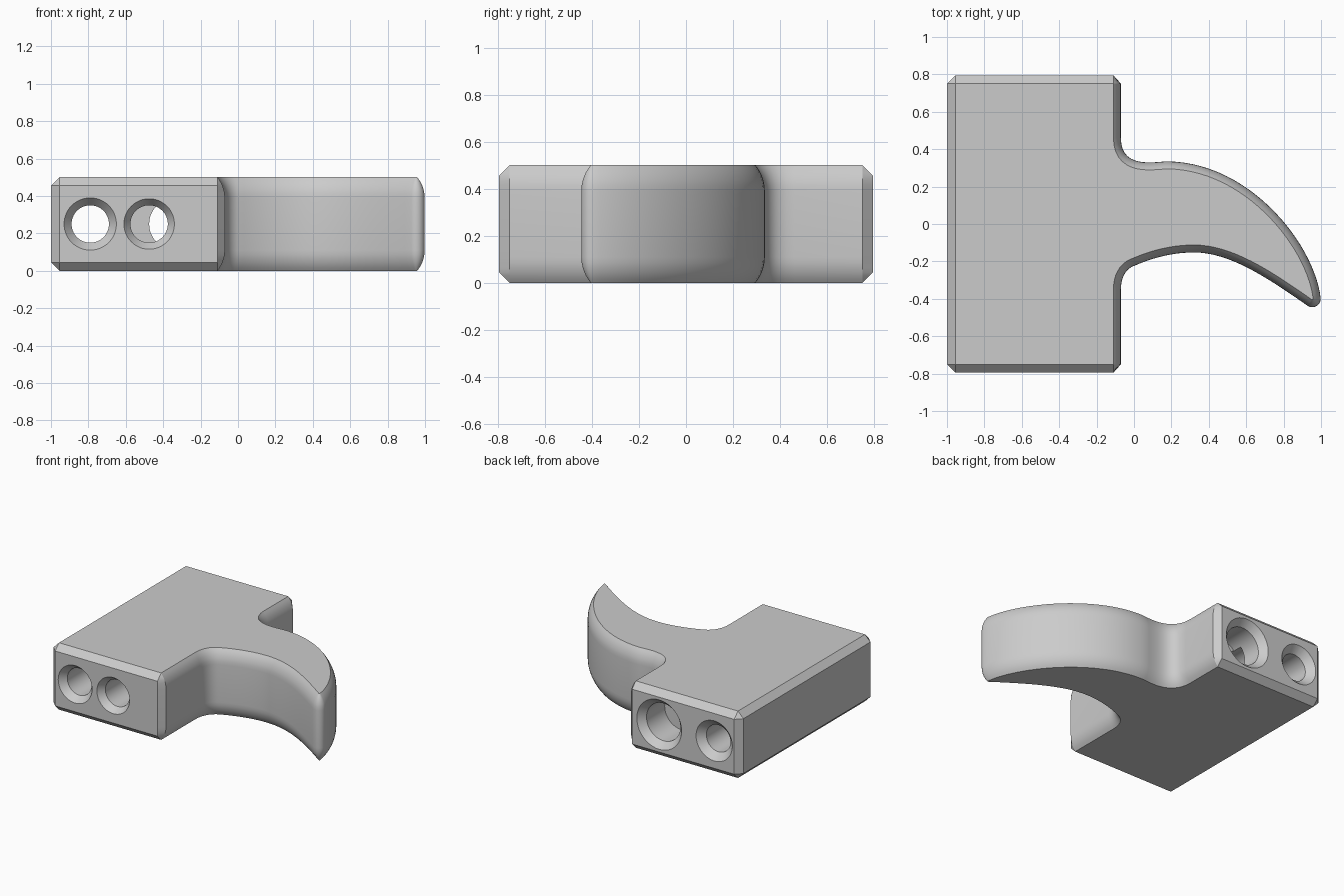
import bpy, bmesh, math
from mathutils import Vector
from mathutils.geometry import interpolate_bezier

if "Cube" in bpy.data.objects:
    bpy.data.objects.remove(bpy.data.objects["Cube"], do_unlink=True)

LEFT, RIGHT, HALF, TALL = -1.0, -0.07, 0.795, 0.5
CHAMFER, ROUND, ROUND_H = 0.045, 0.04, 0.11

grey = bpy.data.materials.new("plain grey")
grey.use_nodes = True
colour = (0.6, 0.6, 0.6, 1)
grey.diffuse_color = colour
grey.node_tree.nodes["Principled BSDF"].inputs["Base Color"].default_value = colour


def make_object(name, bm):
    bmesh.ops.recalc_face_normals(bm, faces=bm.faces)
    mesh = bpy.data.meshes.new(name)
    bm.to_mesh(mesh)
    bm.free()
    mesh.materials.append(grey)
    obj = bpy.data.objects.new(name, mesh)
    bpy.context.collection.objects.link(obj)
    return obj


def bezier(a, b, c, d, n):
    pts = [Vector((p[0], p[1], 0)) for p in (a, b, c, d)]
    return interpolate_bezier(*pts, n)[:-1]


# Curved right-hand outline: lower fillet, hook underside, tip, hook back, upper fillet
contour = [Vector((RIGHT, CHAMFER - HALF, 0))]
contour += bezier((RIGHT, -.35), (RIGHT, -.28), (-.04, -.235), (.01, -.22), 10)
contour += bezier((.01, -.22), (.09, -.185), (.2, -.152), (.32, -.152), 12)
contour += bezier((.32, -.152), (.52, -.152), (.73, -.3), (.927, -.436), 18)
for i in range(10):
    a = math.radians(234 + 131 * i / 10)
    contour.append(Vector((.953 + .045 * math.cos(a), -.4 + .045 * math.sin(a), 0)))
contour += bezier((.998, -.396), (.965, -.11), (.62, .335), (.17, .335), 28)
contour += bezier((.17, .335), (.07, .325), (RIGHT, .31), (RIGHT, .46), 14)
contour += [Vector((RIGHT, .46, 0)), Vector((RIGHT, HALF - CHAMFER, 0))]

normals = []
for i, p in enumerate(contour):
    if p.x < RIGHT + 1e-4:
        normals.append(Vector((1, 0, 0)))
    else:
        t = (contour[i + 1] - contour[i - 1]).normalized()
        normals.append(Vector((t.y, -t.x, 0)))


def ring(z):
    """Outline at height z: straight chamfer on the block, arc on the right side."""
    h = min(z, TALL - z)
    flat = max(0, CHAMFER - h)
    radius = (ROUND_H ** 2 + ROUND ** 2) / (2 * ROUND)
    arc = radius - math.sqrt(radius ** 2 - max(0, ROUND_H - h) ** 2)
    pts = [(p - n * arc).to_2d() for p, n in zip(contour, normals)]
    y, inner = HALF - flat, HALF - CHAMFER
    pts += [(RIGHT - ROUND, y), (LEFT + CHAMFER, y), (LEFT + flat, inner),
            (LEFT + flat, -inner), (LEFT + CHAMFER, -y), (RIGHT - ROUND, -y)]
    return [(p[0], p[1], z) for p in pts]


# Body: stacked rings with flat caps
bm = bmesh.new()
low = [0, .015, .03, CHAMFER, .065, .085, ROUND_H]
levels = low + [TALL - z for z in reversed(low)]
rings = [[bm.verts.new(p) for p in ring(z)] for z in levels]
for lower, upper in zip(rings, rings[1:]):
    for i in range(len(lower)):
        bm.faces.new((lower[i - 1], lower[i], upper[i], upper[i - 1]))
bm.faces.new(rings[0])
bm.faces.new(rings[-1])
bmesh.ops.remove_doubles(bm, verts=bm.verts, dist=0.0005)
body = make_object("hooked_block", bm)


def bore(name, x, profile, sides=48):
    """Closed cutter turned about the y direction from (radius, y) pairs."""
    bm = bmesh.new()
    loops = []
    for r, y in profile:
        turn = [math.tau * i / sides for i in range(sides)]
        loops.append([bm.verts.new((x + r * math.cos(a), y, TALL / 2 + r * math.sin(a)))
                      for a in turn])
    for a, b in zip(loops, loops[1:]):
        for i in range(sides):
            bm.faces.new((a[i - 1], a[i], b[i], b[i - 1]))
    bm.faces.new(loops[0])
    bm.faces.new(loops[-1])
    obj = make_object(name, bm)
    obj.hide_render = True
    return obj


# Countersunk bores: one straight through, one narrow meeting an offset wide pocket
lip, out = 0.05, HALF + 0.05
cutters = [
    bore("through_bore", -.79, [(.14, -out), (.14, -HALF), (.1, lip - HALF),
                                (.1, HALF - lip), (.15, HALF), (.15, out)]),
    bore("front_bore", -.475, [(.135, -out), (.135, -HALF), (.1, lip - HALF), (.1, .6)]),
    bore("rear_pocket", -.335, [(.14, .53), (.14, HALF - lip), (.185, HALF), (.185, out)]),
]
bpy.ops.object.select_all(action="DESELECT")
body.select_set(True)
bpy.context.view_layer.objects.active = body
for cutter in cutters:
    mod = body.modifiers.new(cutter.name, "BOOLEAN")
    mod.operation, mod.solver, mod.object = "DIFFERENCE", "EXACT", cutter
    bpy.ops.object.modifier_apply(modifier=mod.name)
    bpy.data.objects.remove(cutter, do_unlink=True)

bpy.ops.object.shade_smooth_by_angle(angle=math.radians(28))
